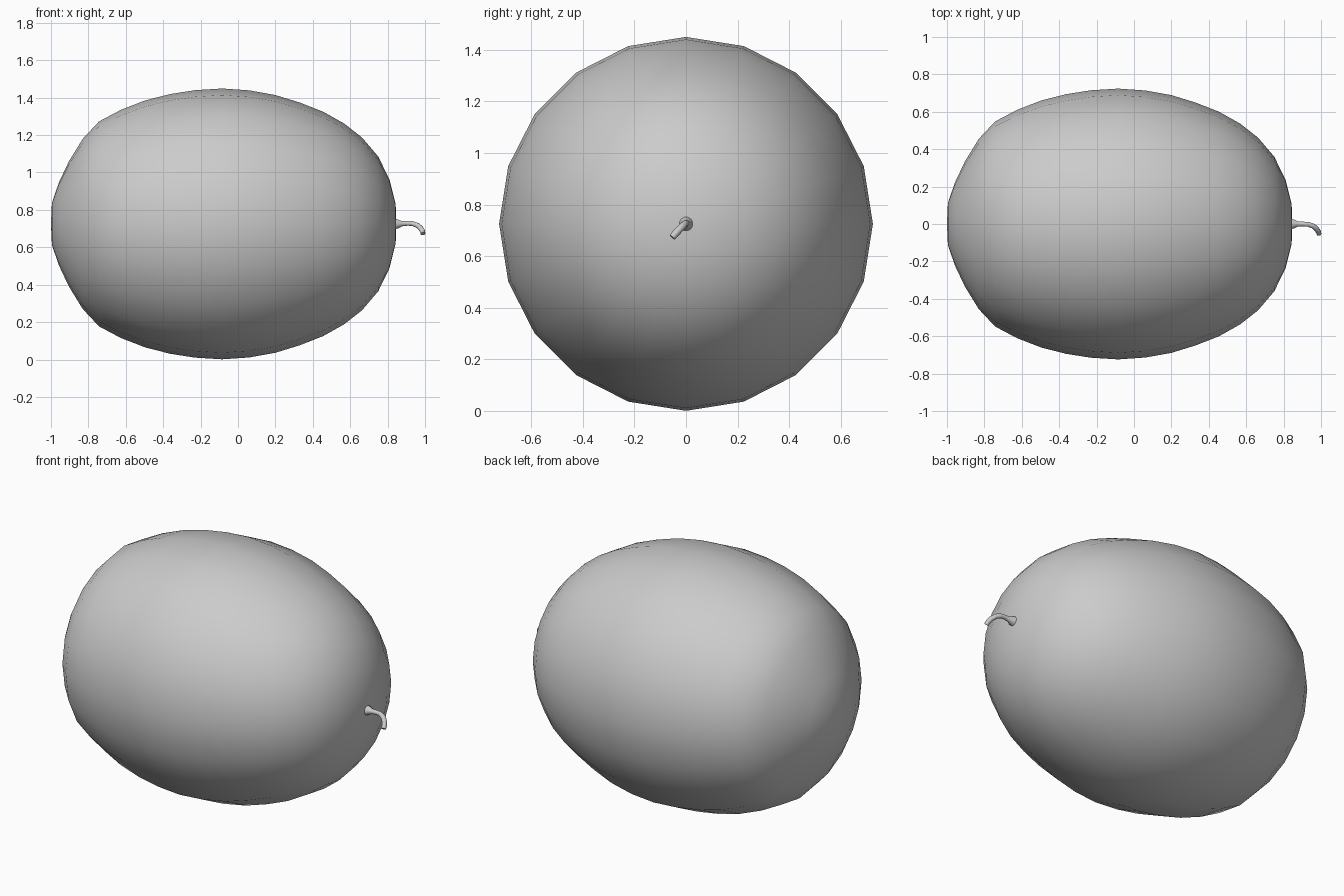
import bpy, bmesh, math
from mathutils import Vector

if "Cube" in bpy.data.objects:
    bpy.data.objects.remove(bpy.data.objects["Cube"])

CZ = 0.725

# Melon body: 20-sided lathe around the x axis, pole to pole
profile = [(-0.995, 0.113), (-0.957, 0.223), (-0.904, 0.335), (-0.83, 0.455),
           (-0.743, 0.548), (-0.626, 0.61), (-0.497, 0.66), (-0.364, 0.694),
           (-0.23, 0.715), (-0.085, 0.724), (0.06, 0.714), (0.20, 0.689),
           (0.33, 0.649), (0.455, 0.60), (0.567, 0.537), (0.663, 0.462),
           (0.75, 0.36), (0.81, 0.237), (0.843, 0.105)]
SIDES = 20
bm = bmesh.new()
rings = []
for x, r in profile:
    rings.append([bm.verts.new((x, r * math.cos(2 * math.pi * i / SIDES),
                                CZ + r * math.sin(2 * math.pi * i / SIDES)))
                  for i in range(SIDES)])
blossom_pole = bm.verts.new((-1.0, 0, CZ))
stem_pole = bm.verts.new((0.846, 0, CZ))
for i in range(SIDES):
    j = (i + 1) % SIDES
    for a, b in zip(rings, rings[1:]):
        bm.faces.new((a[i], a[j], b[j], b[i]))
    bm.faces.new((blossom_pole, rings[0][j], rings[0][i]))
    bm.faces.new((stem_pole, rings[-1][i], rings[-1][j]))
bmesh.ops.recalc_face_normals(bm, faces=bm.faces)
for f in bm.faces:
    f.smooth = True
mesh = bpy.data.meshes.new("melon_body")
bm.to_mesh(mesh)
bm.free()
bpy.context.collection.objects.link(bpy.data.objects.new("melon_body", mesh))

# Stem: tapered tube with a flared base, curling down and forward
path = [(0.840, 0, CZ, 0.028), (0.855, 0, CZ, 0.025), (0.875, 0, 0.726, 0.015),
        (0.905, 0, 0.728, 0.013), (0.932, -0.002, 0.727, 0.013),
        (0.958, -0.011, 0.718, 0.014), (0.976, -0.026, 0.703, 0.014),
        (0.986, -0.041, 0.687, 0.014), (0.989, -0.053, 0.673, 0.013)]
bm = bmesh.new()
N = 12
pts = [Vector(p[:3]) for p in path]
loops = []
for k, p in enumerate(pts):
    t = (pts[min(k + 1, len(pts) - 1)] - pts[max(k - 1, 0)]).normalized()
    u = t.cross(Vector((0, 1, -1))).normalized()
    v = t.cross(u)
    loops.append([bm.verts.new(p + path[k][3] * (u * math.cos(2 * math.pi * i / N)
                                                 + v * math.sin(2 * math.pi * i / N)))
                  for i in range(N)])
for a, b in zip(loops, loops[1:]):
    for i in range(N):
        j = (i + 1) % N
        bm.faces.new((a[i], a[j], b[j], b[i]))
bm.faces.new(loops[0])
bm.faces.new(loops[-1])
bmesh.ops.recalc_face_normals(bm, faces=bm.faces)
mesh = bpy.data.meshes.new("stem")
bm.to_mesh(mesh)
bm.free()
stem = bpy.data.objects.new("stem", mesh)
bpy.context.collection.objects.link(stem)
bpy.context.view_layer.objects.active = stem
stem.select_set(True)
bpy.ops.object.shade_smooth_by_angle(angle=math.radians(50))
